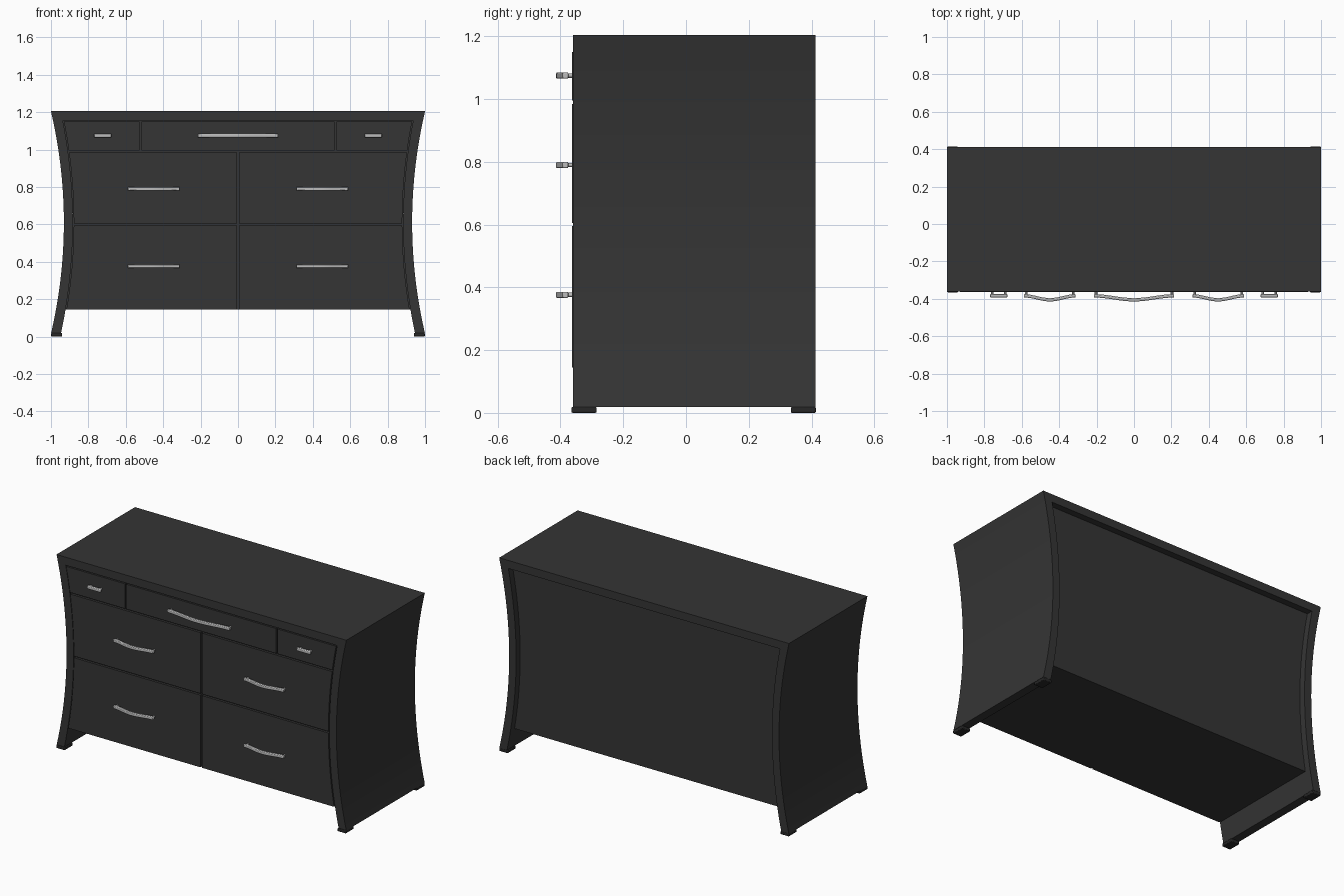
import bpy, bmesh, math

if "Cube" in bpy.data.objects:
    bpy.data.objects.remove(bpy.data.objects["Cube"])

def material(name, rgb):
    m = bpy.data.materials.new(name)
    m.diffuse_color = (*rgb, 1)
    m.use_nodes = True
    m.node_tree.nodes["Principled BSDF"].inputs["Base Color"].default_value = m.diffuse_color
    return m

DARK = material("dark_wood", (0.035, 0.035, 0.035))
BLACK = material("foot_black", (0.02, 0.02, 0.02))
METAL = material("brushed_metal", (0.5, 0.5, 0.5))

FRONT, BACK = -0.36, 0.413
TOP, UNDER_TOP, LEG_END, BASE = 1.205, 1.155, 0.018, 0.145

def outer_x(z):
    return 0.931 + 0.069 * ((z - 0.61) / 0.595) ** 2

def inner_x(z):
    return 0.883 + 0.064 * ((z - 0.61) / 0.595) ** 2

def spread(a, b, n):
    return [a + (b - a) * i / n for i in range(n + 1)]

def finish(ob, mat, bevel=0, smooth=True):
    ob.data.materials.append(mat)
    if bevel:
        mod = ob.modifiers.new("bevel", 'BEVEL')
        mod.width, mod.segments = bevel, 2
    if smooth:
        bpy.ops.object.select_all(action='DESELECT')
        ob.select_set(True)
        bpy.context.view_layer.objects.active = ob
        bpy.ops.object.shade_smooth_by_angle(angle=math.radians(30))
    return ob

def strip(name, left, right, lo, hi, mat, axis='y', bevel=0):
    """Ribbon between two 2D edge lines, extruded from lo to hi along an axis."""
    bm = bmesh.new()
    rings = []
    for (a, b), (c, d) in zip(left, right):
        pts = [(a, b, lo), (c, d, lo), (c, d, hi), (a, b, hi)]
        if axis == 'y':
            pts = [(x, e, z) for x, z, e in pts]
        rings.append([bm.verts.new(p) for p in pts])
    for r, s in zip(rings, rings[1:]):
        for i in range(4):
            j = (i + 1) % 4
            bm.faces.new((r[i], r[j], s[j], s[i]))
    bm.faces.new(rings[0])
    bm.faces.new(rings[-1][::-1])
    bmesh.ops.recalc_face_normals(bm, faces=bm.faces)
    me = bpy.data.meshes.new(name)
    bm.to_mesh(me)
    bm.free()
    ob = bpy.data.objects.new(name, me)
    bpy.context.collection.objects.link(ob)
    return finish(ob, mat, bevel)

# Curved outer frame: both sides and the top with mitred corners
zo, zi = spread(LEG_END, TOP, 24), spread(LEG_END, UNDER_TOP, 24)
outer = [(outer_x(z), z) for z in zo]
inner = [(inner_x(z), z) for z in zi]
outer += [(-x, z) for x, z in outer[::-1]]
inner += [(-x, z) for x, z in inner[::-1]]
strip("outer_frame", outer, inner, FRONT, BACK, DARK)

# Carcass filling the frame, set back at the rear
zs = spread(BASE, UNDER_TOP, 20)
strip("carcass", [(-inner_x(z), z) for z in zs], [(inner_x(z), z) for z in zs],
      FRONT + 0.012, BACK - 0.04, DARK)

# Drawer fronts; None means the edge follows the curved side
GAP = 0.005

def drawer(name, z0, z1, x0, x1):
    zs = spread(z0, z1, 10)
    left = [((GAP - inner_x(z)) if x0 is None else x0 + GAP, z) for z in zs]
    right = [((inner_x(z) - GAP) if x1 is None else x1 - GAP, z) for z in zs]
    strip(name, left, right, FRONT - 0.003, FRONT + 0.014, DARK)

def handle(name, x, z, half, bow):
    # Bowed bar
    ts = spread(-1, 1, 16 if bow else 1)
    front = [(x + t * half, -0.393 - bow * (1 + math.cos(math.pi * t)) / 2) for t in ts]
    rear = [(a, b + 0.018) for a, b in front]
    strip(name + "_bar", front, rear, z - 0.01, z + 0.01, METAL, 'z', 0.004)
    # Two posts reaching the drawer front
    for i, s in enumerate((-1, 1)):
        bpy.ops.mesh.primitive_cylinder_add(
            vertices=12, radius=0.007, depth=0.028,
            location=(x + s * (half - 0.012), -0.37, z), rotation=(math.pi / 2, 0, 0))
        ob = bpy.context.object
        ob.name = f"{name}_post_{i}"
        finish(ob, METAL)

drawer("top_left_drawer", 0.99 + GAP, 1.15, None, -0.522)
drawer("top_middle_drawer", 0.99 + GAP, 1.15, -0.522, 0.522)
drawer("top_right_drawer", 0.99 + GAP, 1.15, 0.522, None)
handle("top_middle_handle", 0, 1.075, 0.215, 0.021)
for s, side in ((-1, "left"), (1, "right")):
    handle(f"top_{side}_handle", s * 0.723, 1.075, 0.046, 0)
    for row, z0, z1, hz in (("middle", 0.60 + GAP, 0.99 - GAP, 0.79),
                            ("bottom", BASE, 0.60 - GAP, 0.376)):
        ends = (None, 0) if s < 0 else (0, None)
        drawer(f"{row}_{side}_drawer", z0, z1, *ends)
        handle(f"{row}_{side}_handle", s * 0.45, hz, 0.138, 0.021)

# Foot pads
for s, side in ((-1, "left"), (1, "right")):
    for y, end in ((-0.325, "front"), (0.374, "back")):
        bpy.ops.mesh.primitive_cube_add(size=1, location=(s * 0.97, y, 0.0095))
        ob = bpy.context.object
        ob.name = f"{end}_{side}_foot"
        ob.scale = (0.058, 0.08, 0.019)
        bpy.ops.object.transform_apply(location=False, rotation=False, scale=True)
        finish(ob, BLACK, 0.004)
